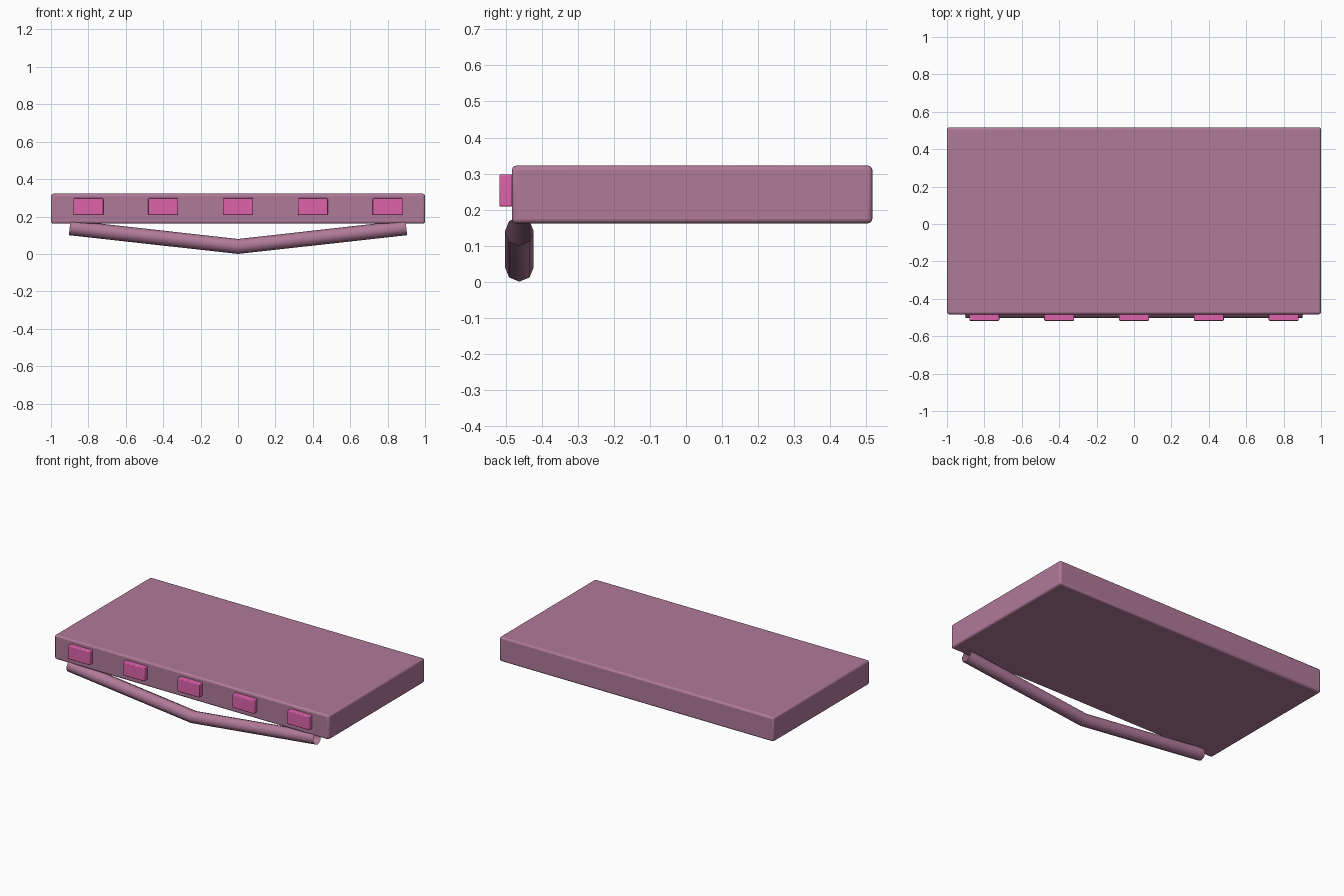
import bpy
import math

if "Cube" in bpy.data.objects:
    bpy.data.objects.remove(bpy.data.objects["Cube"])


def material(name, rgb):
    mat = bpy.data.materials.new(name)
    mat.diffuse_color = (*rgb, 1)
    mat.use_nodes = True
    mat.node_tree.nodes["Principled BSDF"].inputs["Base Color"].default_value = mat.diffuse_color
    return mat


def rounded_box(name, center, size, bevel, mat):
    bpy.ops.mesh.primitive_cube_add(size=1, location=center)
    obj = bpy.context.object
    obj.name = name
    obj.scale = size
    bpy.ops.object.transform_apply(location=False, rotation=False, scale=True)
    mod = obj.modifiers.new("soft_edges", 'BEVEL')
    mod.width = bevel
    mod.segments = 3
    obj.data.materials.append(mat)
    bpy.ops.object.shade_smooth_by_angle(angle=math.radians(30))
    return obj


mauve = material("mauve", (0.44, 0.195, 0.32))
pink = material("pink", (0.73, 0.125, 0.41))

# Main slab
rounded_box("slab", (0, 0.017, 0.242), (2.0, 1.0, 0.16), 0.012, mauve)

# Row of front buttons
for i in range(5):
    rounded_box(f"front_button_{i + 1}", (-0.8 + 0.4 * i, -0.5, 0.253),
                (0.16, 0.035, 0.09), 0.005, pink)

# V-shaped open eight-sided tube hanging under the front edge
curve = bpy.data.curves.new("front_handle", 'CURVE')
curve.dimensions = '3D'
curve.bevel_depth = 0.04
curve.bevel_resolution = 2
path = curve.splines.new('POLY')
path.points.add(2)
for point, (x, z) in zip(path.points, [(-0.9, 0.14), (0, 0.04), (0.9, 0.14)]):
    point.co = (x, -0.4625, z, 1)
path.use_smooth = True
curve.materials.append(mauve)
handle = bpy.data.objects.new("front_handle", curve)
bpy.context.collection.objects.link(handle)
